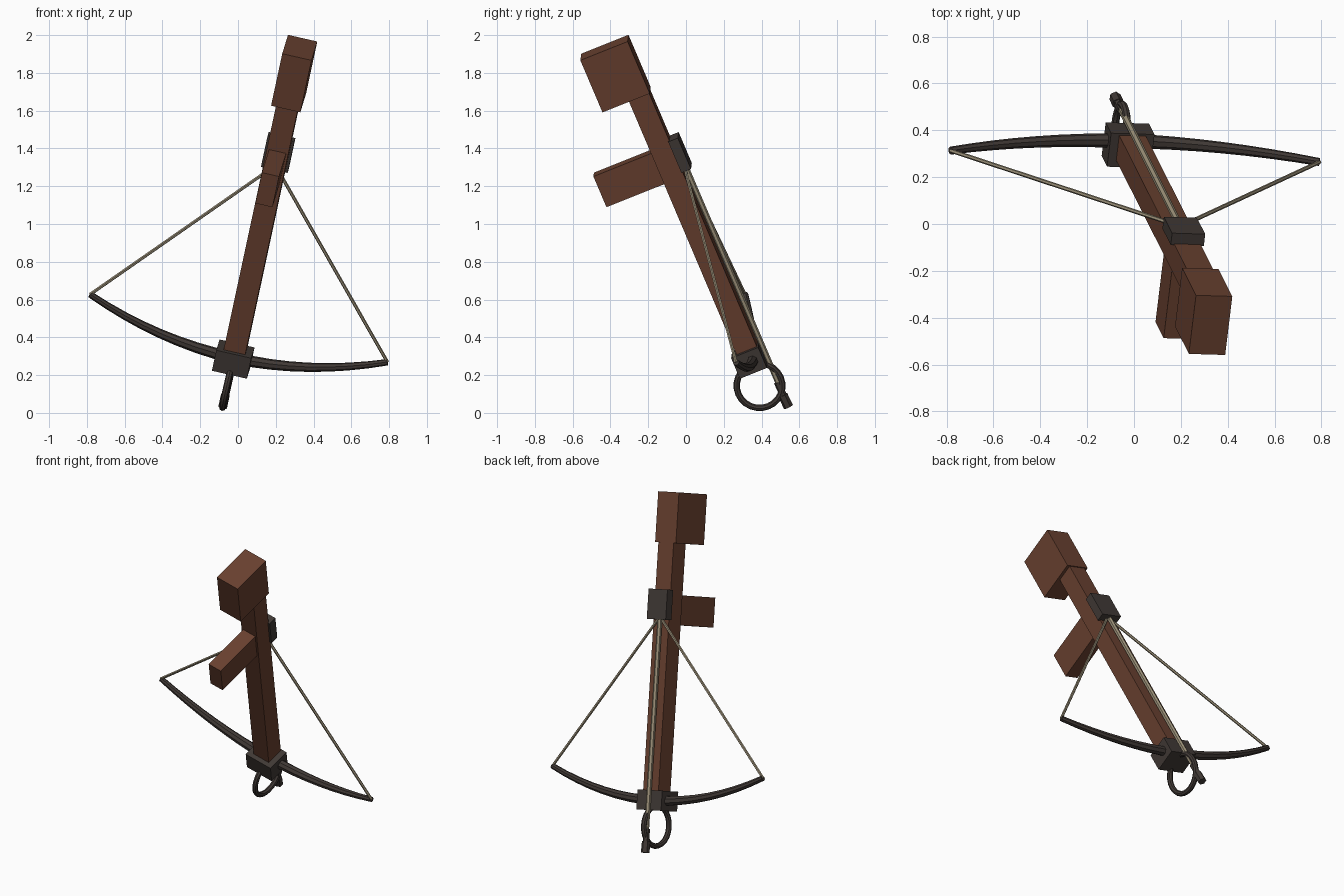
import bpy, math
from mathutils import Vector, Matrix

cube = bpy.data.objects.get("Cube")
if cube:
    bpy.data.objects.remove(cube, do_unlink=True)

# Weapon frame: x across the bow, y out of the top face, z from muzzle to butt
back = Vector((0.194, -0.384, 0.903)).normalized()
side = Vector((0.975, -0.031, -0.22))
side = (side - back * side.dot(back)).normalized()
up = back.cross(side)
FRAME = Matrix((side, up, back)).transposed().to_4x4()
MID = -0.098  # centre plane of the weapon


def material(name, rgb):
    m = bpy.data.materials.new(name)
    m.use_nodes = True
    m.diffuse_color = (*rgb, 1)
    m.node_tree.nodes["Principled BSDF"].inputs["Base Color"].default_value = (*rgb, 1)
    return m


wood = material("brown wood", (0.14, 0.052, 0.029))
iron = material("dark iron", (0.052, 0.041, 0.036))
cord = material("pale cord", (0.33, 0.28, 0.19))


def finish(obj, name, mat):
    obj.name = obj.data.name = name
    obj.data.materials.clear()
    obj.data.materials.append(mat)
    return obj


def box(name, mat, width, y, z):
    """Box centred on the middle plane, spanning the y and z ranges."""
    bpy.ops.mesh.primitive_cube_add(size=1)
    obj = bpy.context.object
    size = (width, y[1] - y[0], z[1] - z[0])
    centre = Vector((MID, sum(y) / 2, sum(z) / 2))
    obj.data.transform(FRAME @ Matrix.Translation(centre) @ Matrix.Diagonal((*size, 1)))
    return finish(obj, name, mat)


def tube(name, mat, points, radii, resolution=2):
    """Capped tube along a path, with one radius for each point."""
    curve = bpy.data.curves.new(name, "CURVE")
    curve.dimensions = "3D"
    curve.bevel_depth = 1
    curve.bevel_resolution = resolution
    curve.use_fill_caps = True
    spline = curve.splines.new("POLY")
    spline.points.add(len(points) - 1)
    for p, co, r in zip(spline.points, points, radii):
        p.co = (*(FRAME @ Vector(co)), 1)
        p.radius = r
    temp = bpy.data.objects.new(name, curve)
    bpy.context.collection.objects.link(temp)
    graph = bpy.context.evaluated_depsgraph_get()
    mesh = bpy.data.meshes.new_from_object(temp.evaluated_get(graph))
    bpy.data.objects.remove(temp, do_unlink=True)
    obj = bpy.data.objects.new(name, mesh)
    bpy.context.collection.objects.link(obj)
    for poly in mesh.polygons:
        poly.use_smooth = False
    return finish(obj, name, mat)


# Wooden body
box("stock", wood, 0.117, (0.365, 0.481), (0.10, 1.72))
box("butt", wood, 0.159, (0.215, 0.486), (1.67, 1.975))
box("grip", wood, 0.093, (0.033, 0.40), (1.18, 1.36))

# Iron fittings
box("bow_mount", iron, 0.19, (0.335, 0.49), (0.063, 0.183))
box("string_latch", iron, 0.145, (0.475, 0.53), (1.207, 1.389))

# Bow: parabolic limb tapering to both tips
SPAN, SWEEP = 0.808, 0.172
steps = [i / 8 for i in range(-8, 9)]
limb = [(MID - 0.006 + SPAN * t, 0.432, 0.122 + SWEEP * t * t) for t in steps]
tube("bow", iron, limb, [0.032 - 0.015 * abs(t) for t in steps])

# String drawn back to the latch
for label, tip in (("right", limb[0]), ("left", limb[-1])):
    tube(label + "_string", cord, [tip, (MID, 0.495, 1.225)], [0.009] * 2, 1)

# Bolt lying on the stock
for name, mat, z0, z1, r in (("bolt_shaft", cord, 1.23, -0.07, 0.015),
                             ("bolt_socket", iron, -0.05, -0.14, 0.019),
                             ("bolt_head", iron, -0.125, -0.195, 0.026)):
    tube(name, mat, [(MID - 0.004, 0.5, z0), (MID - 0.004, 0.503, z1)], [r] * 2, 1)

# Foot stirrup
bpy.ops.mesh.primitive_torus_add(major_radius=0.121, minor_radius=0.017,
                                 major_segments=24, minor_segments=8)
ring = bpy.context.object
ring.data.transform(FRAME @ Matrix.Translation((MID, 0.406, -0.03))
                    @ Matrix.Rotation(math.pi / 2, 4, "Y"))
finish(ring, "stirrup", iron)
bpy.ops.object.shade_smooth_by_angle()
